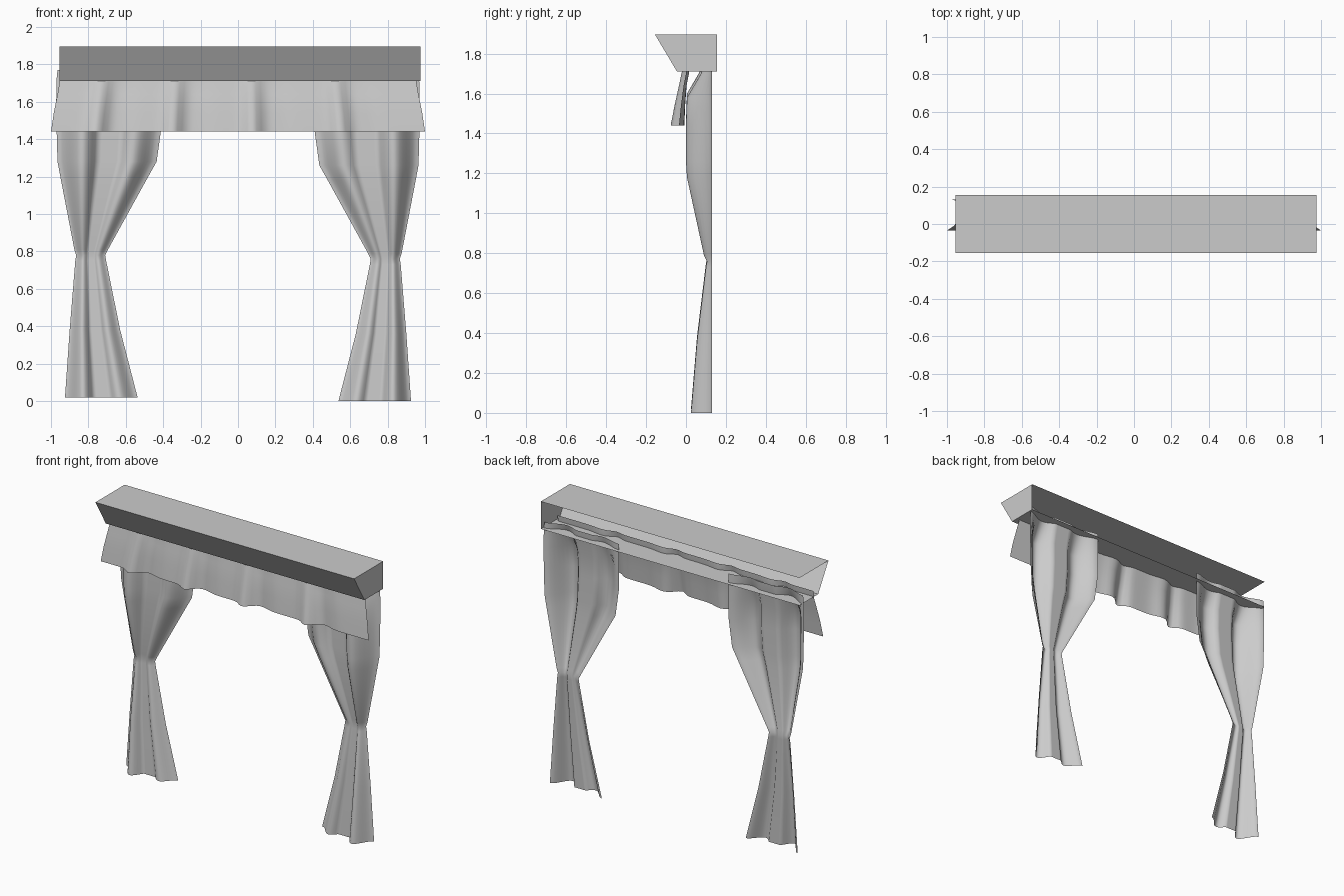
import bpy
import bmesh
from math import cos, pi, exp

cube = bpy.data.objects.get("Cube")
if cube:
    bpy.data.objects.remove(cube, do_unlink=True)

grey = bpy.data.materials.new("cloth_grey")
grey.use_nodes = True
colour = (0.6, 0.6, 0.6, 1)
grey.diffuse_color = colour
grey.node_tree.nodes["Principled BSDF"].inputs["Base Color"].default_value = colour


def finish(bm, name, smooth=False):
    mesh = bpy.data.meshes.new(name)
    bm.to_mesh(mesh)
    bm.free()
    mesh.materials.append(grey)
    obj = bpy.data.objects.new(name, mesh)
    bpy.context.collection.objects.link(obj)
    for p in mesh.polygons:
        p.use_smooth = smooth
    return obj


def sheet(name, rows, columns, point):
    """Open cloth sheet: point(row, u) gives a position for u from 0 to 1."""
    bm = bmesh.new()
    grid = [[bm.verts.new(point(r, i / columns)) for i in range(columns + 1)] for r in rows]
    for a, b in zip(grid, grid[1:]):
        for i in range(columns):
            bm.faces.new((a[i], b[i], b[i + 1], a[i + 1]))
    bmesh.ops.recalc_face_normals(bm, faces=bm.faces)
    return finish(bm, name, True)


# Pelmet: sloping front, top and bottom boards, one closed end, open back
profile = [(0.155, 1.71), (-0.045, 1.71), (-0.155, 1.895), (0.155, 1.895)]
bm = bmesh.new()
ends = [[bm.verts.new((x, y, z)) for y, z in profile] for x in (-0.955, 0.975)]
for i in range(3):
    bm.faces.new((ends[0][i], ends[0][i + 1], ends[1][i + 1], ends[1][i]))
bm.faces.new(ends[1])
bmesh.ops.recalc_face_normals(bm, faces=bm.faces)
finish(bm, "pelmet_box")

# Curtains: height, outer x, inner x, pleat depth
curtain_rows = [
    (1.75, 0.965, 0.41, 0.04), (1.70, 0.97, 0.41, 0.055), (1.58, 0.972, 0.41, 0.125),
    (1.44, 0.97, 0.41, 0.13), (1.26, 0.965, 0.435, 0.13), (1.18, 0.95, 0.48, 0.125),
    (0.79, 0.875, 0.695, 0.04), (0.76, 0.865, 0.71, 0.025), (0.73, 0.87, 0.705, 0.03),
    (0.36, 0.9, 0.63, 0.075), (0.0, 0.925, 0.537, 0.105),
]


def curtain(name, side, lift):
    def point(row, u):
        z, outer, inner, depth = row
        pleat = (0.5 - 0.5 * cos(4 * pi * u)) * (1 if u < 0.5 else 0.7)
        pleat = max(pleat, 0.35 if 0.25 < u < 0.75 else 0)
        return (side * (outer + (inner - outer) * u), 0.13 - depth * pleat, z + lift)
    sheet(name, curtain_rows, 32, point)


curtain("left_curtain", 1, 0.0)
curtain("right_curtain", -1, 0.02)

# Valance: height, half width, mean y, fold depth
valance_rows = [
    (1.75, 0.955, 0.005, 0.015), (1.70, 0.955, 0.0, 0.025), (1.64, 0.965, -0.012, 0.025),
    (1.54, 0.985, -0.025, 0.035), (1.44, 1.0, -0.035, 0.045),
]
folds = (-0.76, -0.35, 0.08, 0.55)


def valance_point(row, u):
    z, half, y, depth = row
    x = 2 * u - 1
    bulge = sum(exp(-((x - f) / 0.045) ** 2) - 0.6 * exp(-((x - f - 0.1) / 0.07) ** 2) for f in folds)
    return (x * half, y - depth * bulge, z)


sheet("valance", valance_rows, 80, valance_point)
